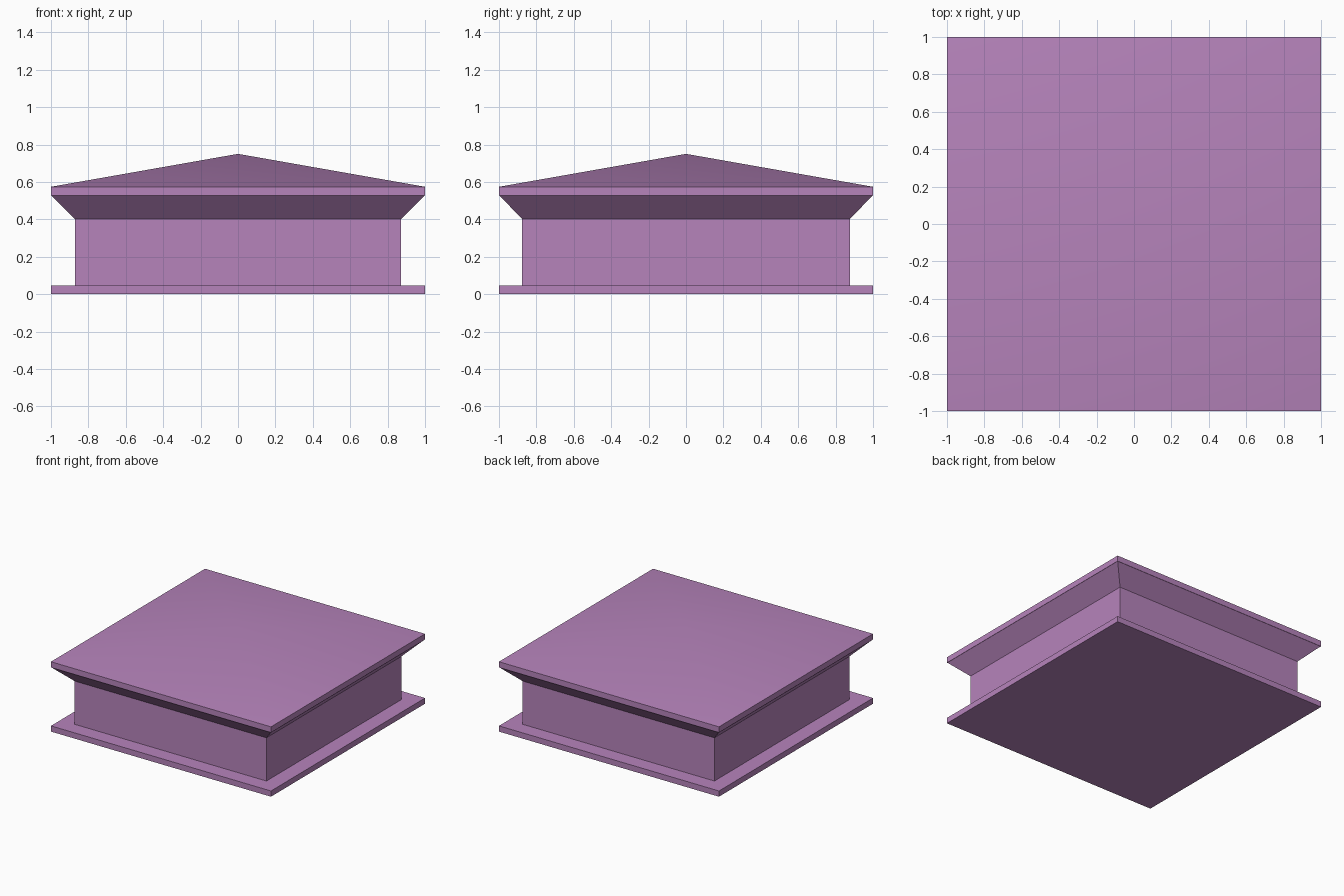
import bpy, bmesh, math

if "Cube" in bpy.data.objects:
    bpy.data.objects.remove(bpy.data.objects["Cube"])

mat = bpy.data.materials.new("mauve")
mat.diffuse_color = (0.47, 0.23, 0.50, 1)
mat.use_nodes = True
mat.node_tree.nodes["Principled BSDF"].inputs["Base Color"].default_value = mat.diffuse_color


def square_loft(name, profile, apex=None, cap_bottom=False, cap_top=False):
    """Stack rectangular rings (half_x, half_y, z); optionally end in a point."""
    bm = bmesh.new()
    rings = [[bm.verts.new((sx * hx, sy * hy, z))
              for sx, sy in ((-1, -1), (1, -1), (1, 1), (-1, 1))]
             for hx, hy, z in profile]
    for low, high in zip(rings, rings[1:]):
        for i in range(4):
            j = (i + 1) % 4
            bm.faces.new((low[i], low[j], high[j], high[i]))
    if cap_bottom:
        bm.faces.new(rings[0][::-1])
    if cap_top:
        bm.faces.new(rings[-1])
    if apex is not None:
        tip = bm.verts.new((0, 0, apex))
        for i in range(4):
            bm.faces.new((rings[-1][i], rings[-1][(i + 1) % 4], tip))
    mesh = bpy.data.meshes.new(name)
    bm.to_mesh(mesh)
    bm.free()
    mesh.materials.append(mat)
    obj = bpy.data.objects.new(name, mesh)
    bpy.context.collection.objects.link(obj)
    return obj


WX, WY = 0.872, 0.876  # wall half sizes

# Base slab
square_loft("base_slab", [(1, 1, 0), (1, 1, 0.047)], cap_bottom=True, cap_top=True)

# Walls
square_loft("walls", [(WX, WY, 0.047), (WX, WY, 0.402)])

# Flared eaves, fascia and shallow hipped roof
roof = square_loft("roof", [(WX, WY, 0.402), (0.998, 0.998, 0.527),
                            (1, 1, 0.527), (1, 1, 0.574)], apex=0.75)

# Soft hips on the roof, crisp edges elsewhere
bpy.context.view_layer.objects.active = roof
roof.select_set(True)
bpy.ops.object.shade_smooth_by_angle(angle=math.radians(30))
